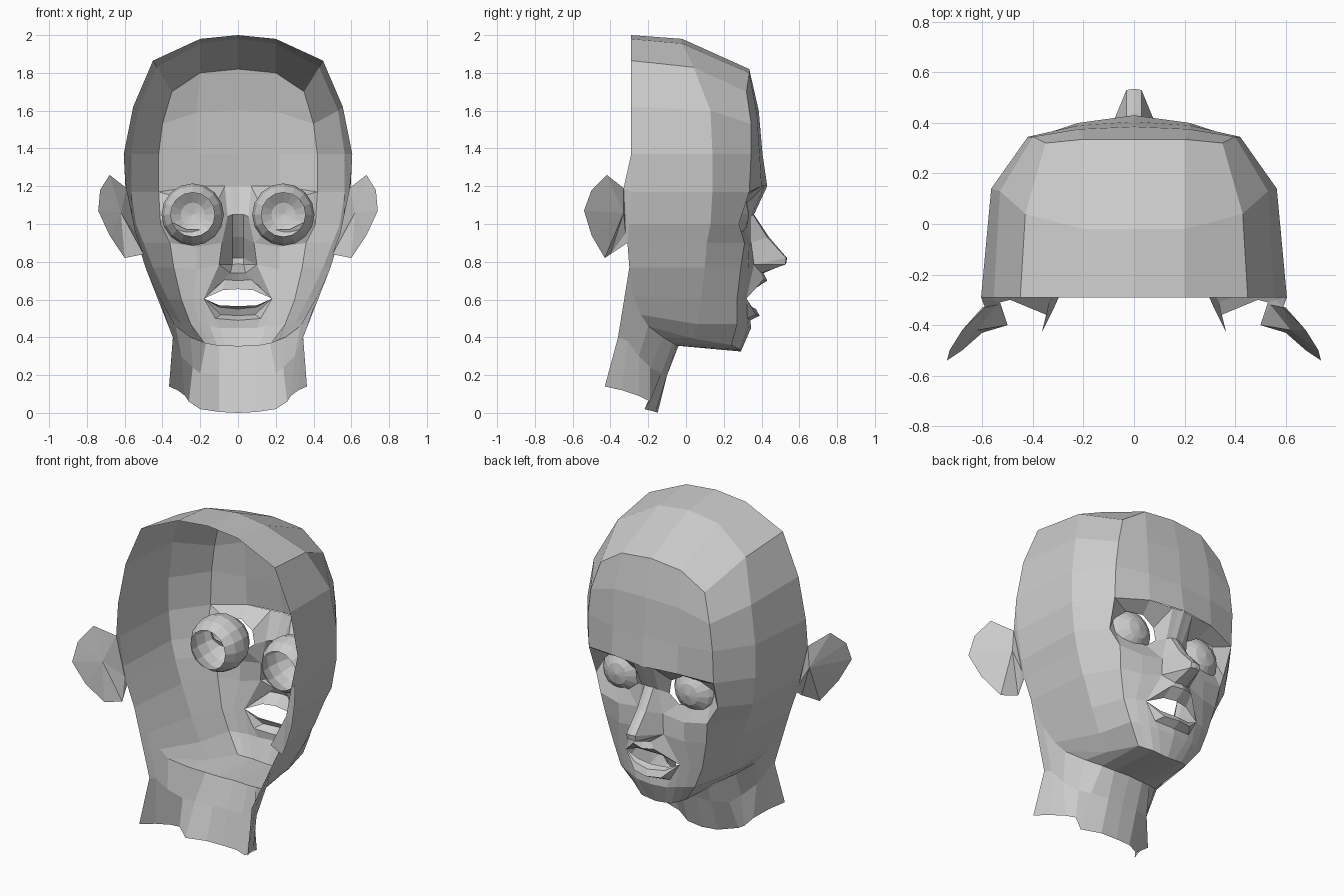
import bpy, bmesh, math
from mathutils import Matrix


def finish(name, bm):
    """Weld a half part, turn it into an object and mirror it across x."""
    bmesh.ops.remove_doubles(bm, verts=bm.verts, dist=0.002)
    bmesh.ops.recalc_face_normals(bm, faces=bm.faces)
    me = bpy.data.meshes.new(name)
    bm.to_mesh(me)
    bm.free()
    ob = bpy.data.objects.new(name, me)
    bpy.context.collection.objects.link(ob)
    mod = ob.modifiers.new("mirror", "MIRROR")
    mod.use_axis = (True, False, False)
    mod.use_clip = True
    return ob


def grid(bm, *rows, closed=False):
    """Skin quads between consecutive rows of points."""
    vs = [[bm.verts.new(p) for p in r] for r in rows]
    n = len(rows[0])
    for a, b in zip(vs, vs[1:]):
        for i in range(n if closed else n - 1):
            j = (i + 1) % n
            bm.faces.new((a[i], a[j], b[j], b[i]))


def fan(bm, apex, loop):
    c = bm.verts.new(apex)
    v = [bm.verts.new(p) for p in loop]
    for i in range(len(v)):
        bm.faces.new((c, v[i], v[(i + 1) % len(v)]))


# --- head: side bands (temple corner, mid side, open back rim) ---
corner = [(.35, .32, 1.70), (.40, .345, 1.53), (.42, .345, 1.37), (.42, .335, 1.17), (.41, .28, 1.0),
          (.36, .31, .90), (.34, .29, .77), (.30, .27, .60), (.25, .27, .47), (.17, .24, .36)]
mid = [(.43, .04, 1.83), (.53, .13, 1.60), (.565, .14, 1.37), (.565, .14, 1.17), (.54, .13, 1.0),
       (.50, .11, .90), (.45, .10, .77), (.37, .08, .60), (.30, .06, .47), (.22, .03, .395)]
rim = [(.45, -.29, 1.865), (.555, -.29, 1.62), (.605, -.29, 1.37), (.595, -.29, 1.17), (.56, -.30, 1.0),
       (.53, -.31, .90), (.49, -.30, .77), (.42, -.28, .62), (.37, -.24, .52), (.33, -.20, .46)]
head = bmesh.new()
grid(head, corner, mid, rim)

# crown and forehead
hair = [(0, .335, 1.82), (.20, .335, 1.80), corner[0]]
brow = [(0, .43, 1.20), (.07, .415, 1.20), (.22, .40, 1.20), corner[3]]
grid(head, [(0, -.29, 2.0), (.20, -.29, 1.98), rim[0]],
     [(0, -.02, 1.98), (.20, -.02, 1.955), mid[0]], hair)
grid(head, hair, [(0, .385, 1.60), (.22, .375, 1.59), corner[1]],
     [(0, .405, 1.37), (.22, .39, 1.37), corner[2]], [brow[0], brow[2], brow[3]])

# eye socket: ring between brow / cheek and the almond opening
bridge, nose_side, nostril = (.055, .345, 1.04), (.085, .345, .90), (.10, .36, .785)
cheek = (.22, .335, .88)
outer = [brow[1], brow[2], corner[3], corner[4], corner[5], cheek, nose_side, bridge]
inner = [(.12, .31, 1.10), (.20, .315, 1.15), (.31, .30, 1.14), (.37, .26, 1.08),
         (.35, .265, 1.01), (.27, .295, .97), (.17, .31, .97), (.11, .315, 1.02)]
grid(head, outer, inner, closed=True)

# nose
under = (.04, .40, .74)
grid(head, [brow[0], (.03, .42, 1.20), brow[1]],
     [(0, .36, 1.05), (.03, .355, 1.05), bridge],
     [(0, .44, .93), (.03, .43, .93), nose_side],
     [(0, .535, .82), (.03, .53, .82), nostril],
     [(0, .53, .79), (.03, .525, .785), nostril],
     [(0, .41, .74), under, nostril])

# cheeks, lips and chin
mouth = (.18, .32, .605)
jowl = (.22, .33, .76)
grid(head, [nose_side, cheek, corner[5]], [nostril, jowl, corner[6]], [mouth, (.24, .30, .605), corner[7]])
grid(head, [(0, .41, .74), under, nostril], [(0, .43, .70), (.07, .41, .705), mouth],
     [(0, .36, .655), (.08, .35, .65), mouth])
grid(head, [(0, .33, .565), (.10, .32, .57), mouth], [(0, .37, .55), (.10, .35, .56), mouth],
     [(0, .39, .515), (.09, .37, .52), mouth], [(0, .34, .49), (.12, .325, .50), mouth])
chin = [(0, .29, .325), (.10, .285, .335), corner[9]]
grid(head, [(0, .34, .49), (.12, .325, .50), mouth, (.24, .30, .605), corner[7]],
     [(0, .345, .45), (.10, .33, .45), (.15, .315, .46), (.20, .295, .465), corner[8]],
     [chin[0], (.05, .288, .33), chin[1], (.135, .263, .347), corner[9]])

# underside of the jaw
throat = [(0, -.04, .355), (.10, -.05, .357), (.17, -.07, .37), (.25, -.12, .40), rim[9]]
grid(head, chin + [mid[9], rim[9]], throat)
finish("head_shell", head)

# --- neck ---
neck = bmesh.new()
grid(neck, throat + [rim[7], rim[6]],
     [(0, -.10, .20), (.10, -.10, .20), (.20, -.13, .21), (.24, -.19, .24), (.30, -.25, .30),
      (.335, -.31, .38), (.345, -.36, .40)],
     [(0, -.15, 0), (.10, -.16, .005), (.20, -.22, .02), (.26, -.19, .06), (.28, -.25, .09),
      (.32, -.34, .12), (.365, -.43, .14)])
finish("neck", neck)

# --- ear: outline with a hollow back-facing side and an outer side ---
ear = bmesh.new()
edge = [(.59, -.33, 1.19), (.68, -.42, 1.26), (.73, -.50, 1.18), (.74, -.54, 1.07), (.68, -.50, .94),
        (.60, -.43, .82), (.50, -.40, .84), (.54, -.32, .95)]
fan(ear, (.62, -.42, 1.06), edge)
fan(ear, (.60, -.33, 1.06), edge)
for tri in ((rim[2], edge[0], rim[3]), (rim[3], edge[0], rim[4]), (rim[4], edge[0], edge[7]),
            (rim[4], edge[7], rim[5]), (rim[5], edge[7], edge[6])):
    ear.faces.new([ear.verts.new(p) for p in tri])
finish("ear", ear)

# --- eyeballs: spheres pointing forward, open at the back ---
eye = bmesh.new()
bmesh.ops.create_uvsphere(eye, u_segments=16, v_segments=8, radius=.165,
                          matrix=Matrix.Translation((.24, .17, 1.05)) @ Matrix.Rotation(math.pi / 2, 4, 'X'))
bmesh.ops.delete(eye, geom=[v for v in eye.verts if v.co.y < .05], context='VERTS')
finish("eyeball", eye)
